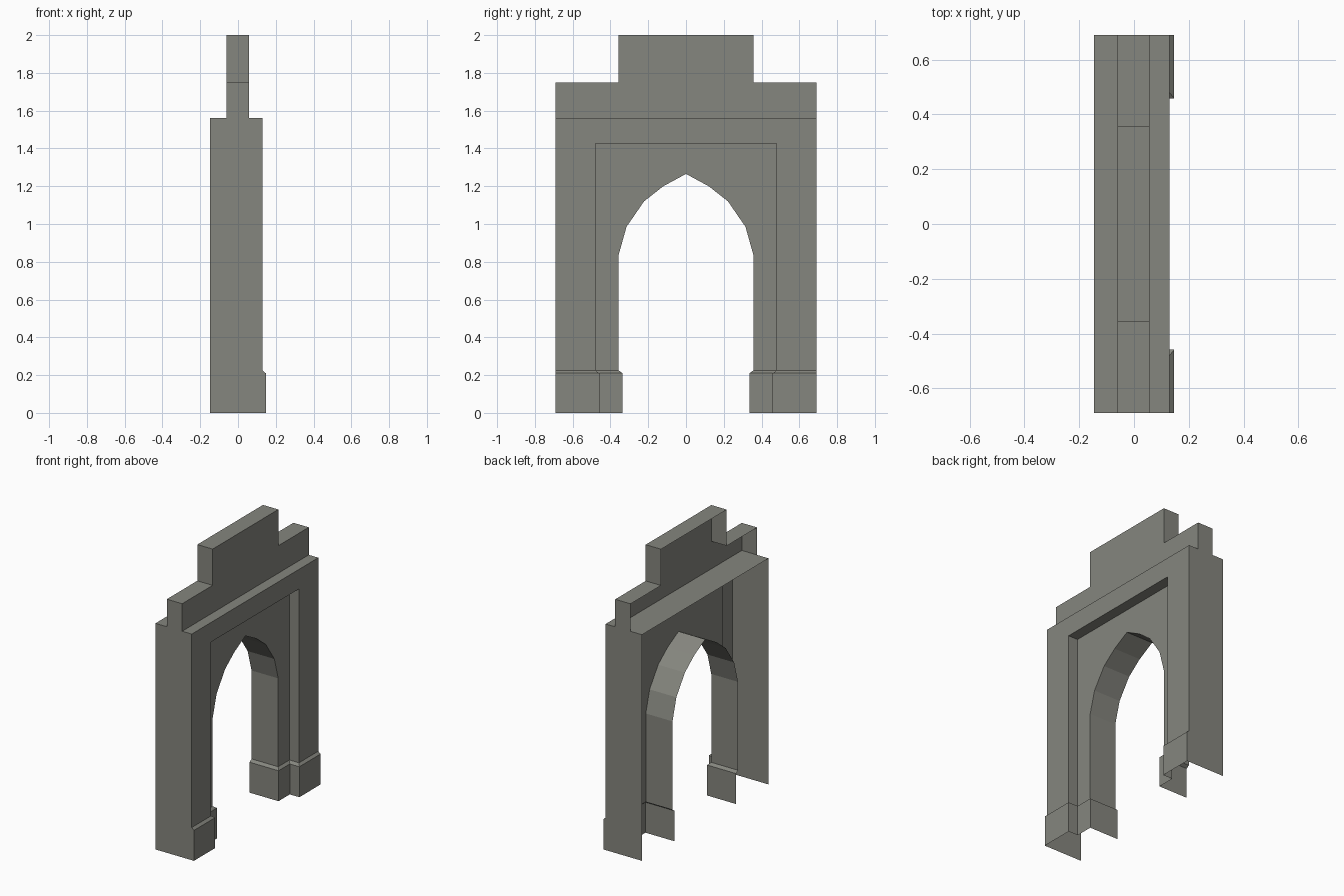
import bpy

if "Cube" in bpy.data.objects:
    bpy.data.objects.remove(bpy.data.objects["Cube"])

stone = bpy.data.materials.new("grey stone")
stone.diffuse_color = (0.235, 0.238, 0.21, 1)
stone.use_nodes = True
stone.node_tree.nodes["Principled BSDF"].inputs["Base Color"].default_value = stone.diffuse_color

# Key sizes; the gateway is a shell, open at the back and underneath
BACK, FRAME_X, PANEL_X = -0.147, 0.13, 0.057
END_Y, RECESS_Y, JAMB_Y = 0.69, 0.48, 0.357
BASE_Z, RECESS_Z, SHOULDER_Z = 0.225, 1.425, 1.56


def build(name, faces):
    """Make the +y half from a list of faces and mirror it across y."""
    verts, polys = [], []
    for f in faces:
        idx = []
        for p in f:
            if p not in verts:
                verts.append(p)
            idx.append(verts.index(p))
        polys.append(idx)
    mesh = bpy.data.meshes.new(name)
    mesh.from_pydata(verts, [], polys)
    mesh.materials.append(stone)
    ob = bpy.data.objects.new(name, mesh)
    bpy.context.collection.objects.link(ob)
    mod = ob.modifiers.new("mirror", 'MIRROR')
    mod.use_axis = (False, True, False)
    mod.merge_threshold = 0.0005
    return ob


def flat(x, outline):
    """One face at constant x from a (y, z) outline."""
    return [[(x, y, z) for y, z in outline]]


def sweep(x0, x1, path):
    """Faces running from x0 back to x1 along a (y, z) path."""
    return [[(x0, *a), (x0, *b), (x1, *b), (x1, *a)]
            for a, b in zip(path, path[1:])]


def band(low, z0, high, z1):
    """Wall between two (x, y) plan paths at two heights."""
    return [[(*low[i + 1], z0), (*low[i], z0), (*high[i], z1), (*high[i + 1], z1)]
            for i in range(len(low) - 1)]


def plan(out, inset):
    """Plan path around one pier, pushed out by the plinth projection."""
    fx, px = FRAME_X + out, PANEL_X + out
    ry, jy = RECESS_Y - inset, JAMB_Y - inset
    return [(BACK, END_Y), (fx, END_Y), (fx, ry), (px, ry), (px, jy), (BACK, jy)]


# Plinths with a small chamfered top
foot, wall = plan(0.017, 0.021), plan(0, 0)
build("plinth", band(foot, 0, foot, 0.21) + band(foot, 0.21, wall, BASE_Z))

# Outer frame: front, recess returns, shoulder top and end walls
recess = [(RECESS_Y, BASE_Z), (RECESS_Y, RECESS_Z), (0, RECESS_Z)]
shell = [(0, SHOULDER_Z), (END_Y, SHOULDER_Z), (END_Y, BASE_Z)]
build("outer_frame",
      flat(FRAME_X, [(END_Y, BASE_Z), (END_Y, SHOULDER_Z), (0, SHOULDER_Z)] + recess[::-1])
      + sweep(FRAME_X, PANEL_X, recess)
      + sweep(FRAME_X, BACK, shell))

# Recessed panel with pointed arch opening and its soffit
arch = [(JAMB_Y, BASE_Z), (JAMB_Y, 0.835), (0.315, 0.985),
        (0.222, 1.12), (0.12, 1.2), (0, 1.265)]
build("arch_panel", flat(PANEL_X, recess + arch[::-1]) + sweep(PANEL_X, BACK, arch))

# Stepped parapet
steps = [(0, 2.0), (0.358, 2.0), (0.358, 1.75), (END_Y, 1.75), (END_Y, SHOULDER_Z)]
build("parapet",
      flat(PANEL_X, steps[::-1] + [(0, SHOULDER_Z)])
      + sweep(PANEL_X, -0.06, steps))
